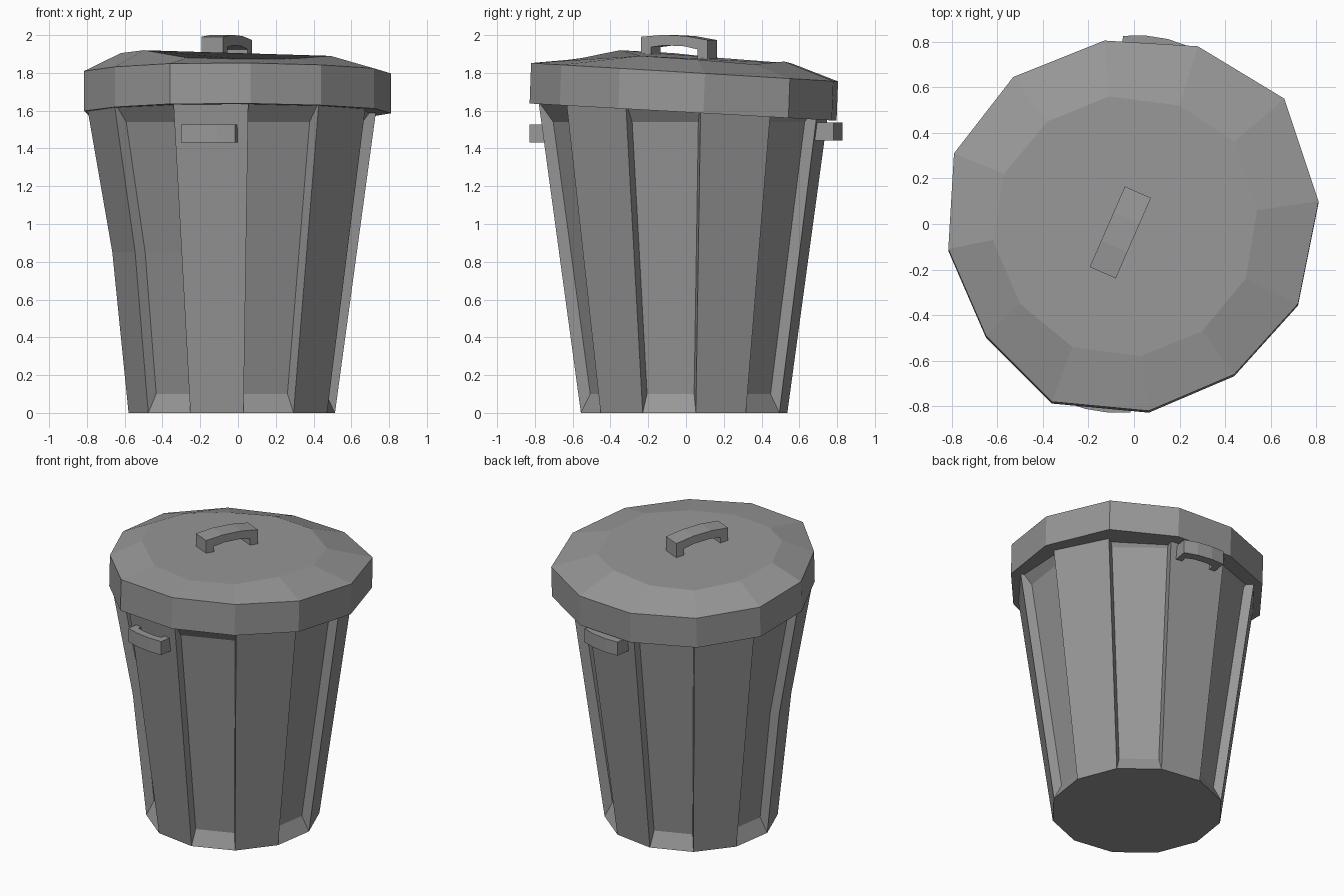
import bpy, bmesh
from math import cos, sin, radians
from mathutils import Vector

if "Cube" in bpy.data.objects:
    bpy.data.objects.remove(bpy.data.objects["Cube"])

N = 12
grey = bpy.data.materials.new("dark_grey")
grey.diffuse_color = (0.31, 0.31, 0.31, 1)
grey.use_nodes = True
grey.node_tree.nodes["Principled BSDF"].inputs["Base Color"].default_value = grey.diffuse_color


def finish(name, bm):
    bmesh.ops.remove_doubles(bm, verts=bm.verts, dist=1e-5)
    bmesh.ops.recalc_face_normals(bm, faces=bm.faces)
    mesh = bpy.data.meshes.new(name)
    bm.to_mesh(mesh)
    bm.free()
    mesh.materials.append(grey)
    ob = bpy.data.objects.new(name, mesh)
    bpy.context.collection.objects.link(ob)
    return ob


# Tapered bin body: 12 sides, every other side is a recessed panel
def body_point(k, z):
    r = 0.55 + 0.137 * z
    if z == 0.85 and k % N in (6, 7):    # dented side
        r -= 0.03
    a = radians(6.5 + 30 * k)
    return Vector((-0.033 + r * cos(a), -0.01 + r * sin(a), z))


def add_face(bm, pts):
    bm.faces.new([bm.verts.new(p) for p in pts])


bm = bmesh.new()
outer_z, inner_z = (0, 0.85, 1.65), (0.1, 0.85, 1.54)
for k in range(N):
    a = [body_point(k, z) for z in outer_z]
    b = [body_point(k + 1, z) for z in outer_z]
    if k % 2 == 0:
        for i in range(2):
            add_face(bm, (a[i], b[i], b[i + 1], a[i + 1]))
        continue
    mid = radians(21.5 + 30 * k)
    n, t = Vector((cos(mid), sin(mid), 0)), Vector((-sin(mid), cos(mid), 0))
    ia = [body_point(k, z) - n * 0.06 + t * 0.02 for z in inner_z]
    ib = [body_point(k + 1, z) - n * 0.06 - t * 0.02 for z in inner_z]
    add_face(bm, (a[0], b[0], ib[0], ia[0]))
    add_face(bm, (ia[2], ib[2], b[2], a[2]))
    for i in range(2):
        add_face(bm, (ia[i], ib[i], ib[i + 1], ia[i + 1]))
        add_face(bm, (a[i], ia[i], ia[i + 1], a[i + 1]))
        add_face(bm, (ib[i], b[i], b[i + 1], ib[i + 1]))
for z in (0, 1.65):
    add_face(bm, [body_point(k, z) for k in range(N)])
finish("bin_body", bm)

# Tilted, slightly battered lid: rim wall, sloped shoulder, cap
rim = [(0.81, 0.10), (0.66, 0.55), (0.28, 0.78), (-0.13, 0.805), (-0.53, 0.645), (-0.79, 0.31),
       (-0.815, -0.11), (-0.65, -0.49), (-0.36, -0.78), (0.065, -0.82), (0.44, -0.66), (0.72, -0.35)]
cap = [(0.54, 0.06, 1.87), (0.44, 0.36, 1.845), (0.20, 0.52, 1.86), (-0.11, 0.56, 1.85),
       (-0.38, 0.45, 1.845), (-0.57, 0.22, 1.875), (-0.62, -0.07, 1.905), (-0.50, -0.35, 1.92),
       (-0.27, -0.54, 1.88), (0.03, -0.58, 1.873), (0.30, -0.47, 1.875), (0.49, -0.24, 1.89)]
bm = bmesh.new()
rings = [[bm.verts.new((x, y - 0.008, 1.592 - 0.056 * y)) for x, y in rim],
         [bm.verts.new((x, y, 1.803 - 0.06 * y)) for x, y in rim],
         [bm.verts.new(p) for p in cap]]
for lo, hi in zip(rings, rings[1:]):
    for i in range(N):
        j = (i + 1) % N
        bm.faces.new((lo[i], lo[j], hi[j], hi[i]))
bm.faces.new(rings[0])
bm.faces.new(rings[2])
finish("lid", bm)


# Arched U-shaped handles: profile runs along "along", rises along "up"
PROFILE = [(-1, 0), (-1, 0.88), (-0.35, 1), (0.35, 1), (1, 0.88), (1, 0),
           (0.7, 0), (0.7, 0.48), (0.3, 0.58), (-0.3, 0.58), (-0.7, 0.48), (-0.7, 0)]


def handle(name, base, along, up, half_length, height, width):
    along, up = Vector(along).normalized(), Vector(up).normalized()
    side = along.cross(up).normalized()
    bm = bmesh.new()
    f = bm.faces.new([bm.verts.new(Vector(base) + along * u * half_length + up * v * height
                                   - side * width / 2) for u, v in PROFILE])
    ext = bmesh.ops.extrude_face_region(bm, geom=[f], use_keep_orig=True)
    bmesh.ops.translate(bm, vec=side * width,
                        verts=[v for v in ext["geom"] if isinstance(v, bmesh.types.BMVert)])
    finish(name, bm)


handle("lid_handle", (-0.06, -0.037, 1.868), (0.4, 0.916, -0.045), (0, 0, 1), 0.193, 0.13, 0.125)
for name, deg, z, h in (("front_handle", -99, 1.478, 0.12), ("back_handle", 81, 1.49, 0.14)):
    c, s = cos(radians(deg)), sin(radians(deg))
    handle(name, (-0.033 + 0.70 * c, -0.01 + 0.70 * s, z), (-s, c, 0), (c, s, 0), 0.145, h, 0.095)
